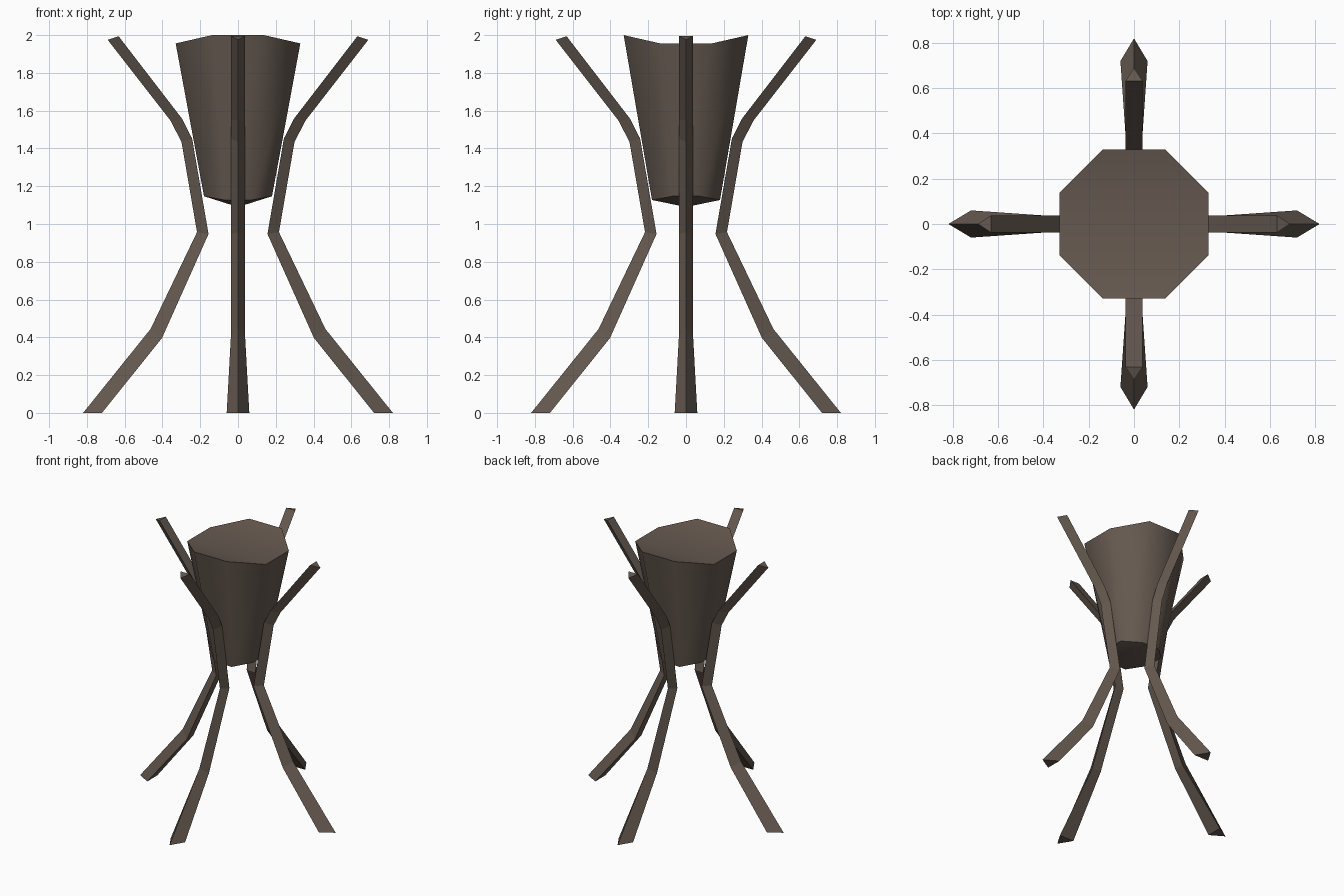
import bpy, bmesh, math

if "Cube" in bpy.data.objects:
    bpy.data.objects.remove(bpy.data.objects["Cube"])

brown = bpy.data.materials.new("dark brown wood")
brown.diffuse_color = (0.13, 0.10, 0.08, 1)
brown.use_nodes = True
brown.node_tree.nodes["Principled BSDF"].inputs["Base Color"].default_value = brown.diffuse_color


def finish(name, bm, smooth_angle=None):
    bmesh.ops.recalc_face_normals(bm, faces=bm.faces)
    me = bpy.data.meshes.new(name)
    bm.to_mesh(me)
    bm.free()
    me.materials.append(brown)
    if smooth_angle:
        me.shade_smooth()
        me.set_sharp_from_angle(angle=math.radians(smooth_angle))
    ob = bpy.data.objects.new(name, me)
    bpy.context.collection.objects.link(ob)
    return ob


# Tapered eight-sided bowl: saddle-shaped lid, shallow pointed underside
def octagon(bm, far, near, z_side, z_front):
    ring = []
    for k in range(8):
        a = math.radians(22.5 + 45 * k)
        c, s = math.cos(a), math.sin(a)
        side = abs(c) > abs(s)
        x = math.copysign(far if side else near, c)
        y = math.copysign(near if side else far, s)
        ring.append(bm.verts.new((x, y, z_side if side else z_front)))
    return ring


bm = bmesh.new()
top = octagon(bm, 0.33, 0.137, 1.956, 2.0)
low = octagon(bm, 0.18, 0.073, 1.147, 1.127)
tip = bm.verts.new((0, 0, 1.09))
for i in range(8):
    j = (i + 1) % 8
    bm.faces.new((low[i], low[j], top[j], top[i]))
    bm.faces.new((low[j], low[i], tip))
for idx in ((7, 0, 3, 4), (0, 1, 2, 3), (4, 5, 6, 7)):
    bm.faces.new([top[i] for i in idx])
finish("bowl", bm, 50)

# Bent legs of triangular section: outer ridge (r, z), inner flat side (r, z), half width
SECTIONS = [
    ((0.82, 0.0), (0.72, 0.0), 0.06),
    ((0.463, 0.444), (0.402, 0.397), 0.038),
    ((0.217, 0.957), (0.156, 0.947), 0.037),
    ((0.299, 1.434), (0.243, 1.453), 0.037),
    ((0.357, 1.547), (0.296, 1.557), 0.038),
    ((0.69, 1.975), (0.632, 1.994), 0.038),
]


def leg(name, angle):
    bm = bmesh.new()
    rings = []
    for (ro, zo), (ri, zi), w in SECTIONS:
        rings.append([bm.verts.new(p) for p in ((ro, 0, zo), (ri, w, zi), (ri, -w, zi))])
    for a, b in zip(rings, rings[1:]):
        for i in range(3):
            j = (i + 1) % 3
            bm.faces.new((a[i], a[j], b[j], b[i]))
    bm.faces.new(rings[0])
    bm.faces.new(rings[-1])
    finish(name, bm).rotation_euler.z = math.radians(angle)


for name, angle in (("right_leg", 0), ("back_leg", 90), ("left_leg", 180), ("front_leg", 270)):
    leg(name, angle)
